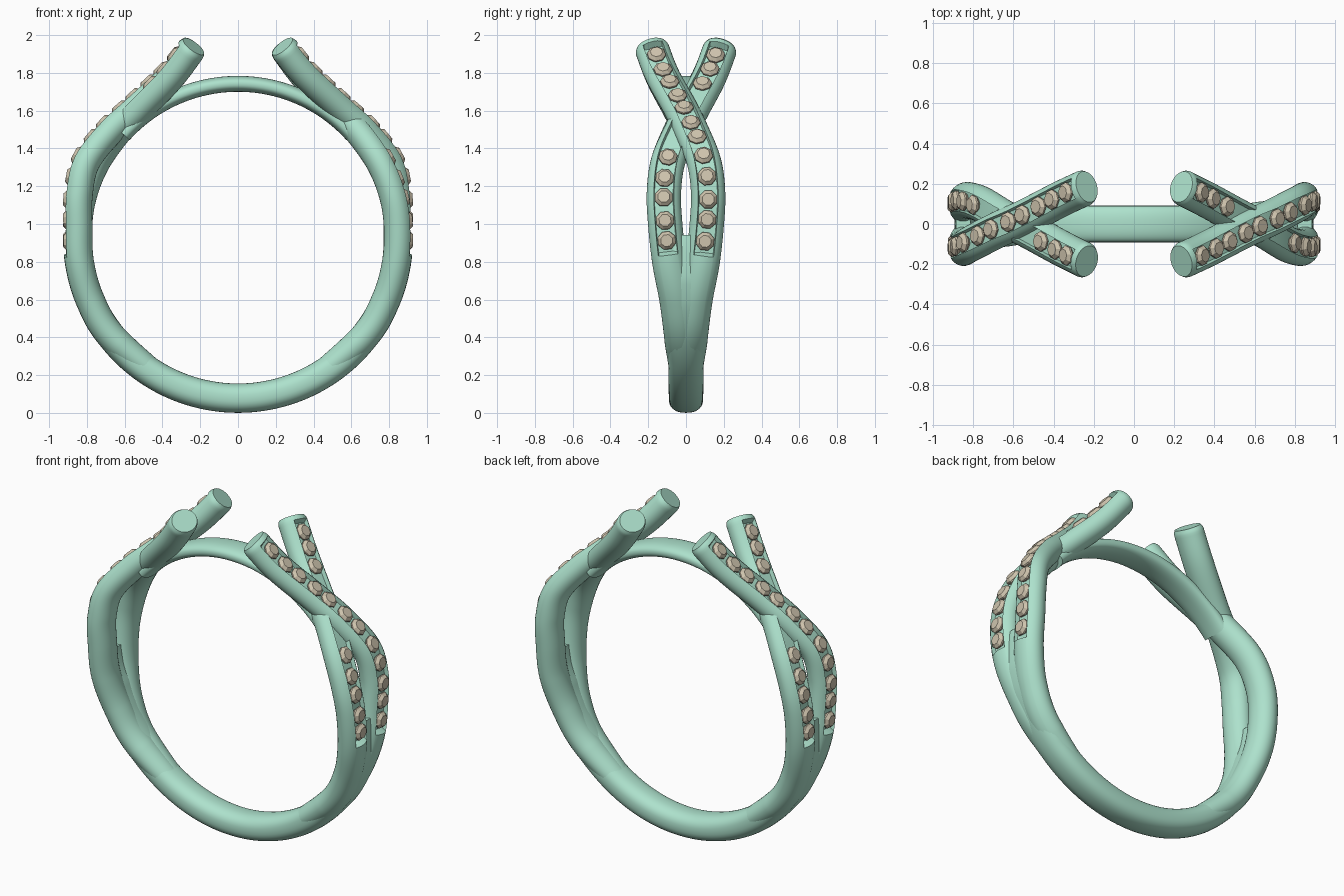
import bpy, bmesh, math
from mathutils import Vector

if "Cube" in bpy.data.objects:
    bpy.data.objects.remove(bpy.data.objects["Cube"])

CZ = 0.928                      # ring centre height
A, B = 0.091, 0.077             # strand half width / half thickness
CH, FLOOR = 0.053, 0.036        # stone channel half width / floor height


def material(name, col):
    m = bpy.data.materials.new(name)
    m.diffuse_color = (*col, 1)
    m.use_nodes = True
    m.node_tree.nodes["Principled BSDF"].inputs["Base Color"].default_value = m.diffuse_color
    return m


METAL = material("green_metal", (0.42, 0.76, 0.61))
STONE = material("tan_stone", (0.62, 0.55, 0.42))


def finish(name, bm, mat, smooth):
    bmesh.ops.recalc_face_normals(bm, faces=bm.faces)
    me = bpy.data.meshes.new(name)
    bm.to_mesh(me)
    bm.free()
    me.materials.append(mat)
    ob = bpy.data.objects.new(name, me)
    bpy.context.collection.objects.link(ob)
    if smooth:
        bpy.context.view_layer.objects.active = ob
        ob.select_set(True)
        bpy.ops.object.shade_smooth_by_angle(angle=math.radians(40))
        ob.select_set(False)
    return ob


def spline(pts, n):
    """Catmull-Rom curve resampled to n even steps."""
    p = [Vector(q) for q in pts]
    p = [2 * p[0] - p[1]] + p + [2 * p[-1] - p[-2]]
    fine = []
    for i in range(1, len(p) - 2):
        a, b, c, d = p[i - 1:i + 3]
        for k in range(40):
            t = k / 40
            fine.append(0.5 * (2 * b + (c - a) * t + (2 * a - 5 * b + 4 * c - d) * t * t
                               + (3 * b - a - 3 * c + d) * t ** 3))
    fine.append(p[-2])
    cum = [0]
    for i in range(1, len(fine)):
        cum.append(cum[-1] + (fine[i] - fine[i - 1]).length)
    out, j = [], 0
    for k in range(n + 1):
        s = cum[-1] * k / n
        while j < len(cum) - 2 and cum[j + 1] < s:
            j += 1
        out.append(fine[j].lerp(fine[j + 1], (s - cum[j]) / (cum[j + 1] - cum[j])))
    return out


def frames(path, f=1):
    """Point, tangent, sideways and outward axes along a path."""
    res = []
    for i, p in enumerate(path):
        t = (path[min(i + 1, len(path) - 1)] - path[max(i - 1, 0)]).normalized()
        s = Vector((0, f, 0))
        s = (s - t * s.dot(t)).normalized()
        res.append((p, t, s, s.cross(t)))
    return res


def sweep(name, fr, section):
    bm = bmesh.new()
    rings = [[bm.verts.new(p + s * u + n * v) for u, v in section(i)]
             for i, (p, t, s, n) in enumerate(fr)]
    m = len(rings[0])
    for a, b in zip(rings, rings[1:]):
        for k in range(m):
            bm.faces.new((a[k], a[(k + 1) % m], b[(k + 1) % m], b[k]))
    bm.faces.new(rings[0])
    bm.faces.new(rings[-1])
    return finish(name, bm, METAL, True)


def oval(a, b, e=2.0, n=36):
    out = []
    for k in range(n):
        c, s = math.cos(2 * math.pi * k / n), math.sin(2 * math.pi * k / n)
        out.append((a * math.copysign(abs(c) ** (2 / e), c), b * math.copysign(abs(s) ** (2 / e), s)))
    return out


def channel_section(depth, k):
    """Oval strand section with a stone channel sunk in its outer side."""
    ph = math.acos(CH / A)
    out = []
    for i in range(29):
        g = math.pi - ph + (math.pi + 2 * ph) * i / 28
        out.append((A * k * math.cos(g), B * k * math.sin(g)))
    for q in (1, 0.5, 0, -0.5, -1):
        u = q * (CH - 0.004)
        top = B * math.sqrt(1 - (u / A) ** 2)
        out.append((u * k, k * (top + (FLOOR - top) * depth)))
    return out


def gem(bm, p, t, s, n):
    """Eight sided cut stone."""
    rings = []
    for r, h in ((0.030, 0.030), (0.051, 0.052), (0.050, 0.060), (0.033, 0.077)):
        rings.append([bm.verts.new(p + n * h + r * (s * math.cos(g) + t * math.sin(g)))
                      for g in [math.pi * (k + 0.5) / 4 for k in range(8)]])
    for a, b in zip(rings, rings[1:]):
        for k in range(8):
            bm.faces.new((a[k], a[(k + 1) % 8], b[(k + 1) % 8], b[k]))
    bm.faces.new(rings[0])
    bm.faces.new(rings[-1])


def arc(r, a0, a1, n):
    return [Vector((r * math.cos(g), 0, CZ + r * math.sin(g)))
            for g in [math.radians(a0 + (a1 - a0) * k / n) for k in range(n + 1)]]


# lower shank, widening then thinning into the forks
shank = arc(0.85, -181, 1, 120)
KEYS = [(0, 0.09, 0.0775), (0.3, 0.094, 0.0775), (0.42, 0.107, 0.077), (0.6, 0.133, 0.074),
        (0.72, 0.145, 0.067), (0.82, 0.12, 0.05), (0.95, 0.06, 0.035)]


def shank_section(i):
    z = shank[i].z
    for (z0, a0, b0), (z1, a1, b1) in zip(KEYS, KEYS[1:]):
        if z <= z1:
            break
    t = min(1, (z - z0) / (z1 - z0))
    return oval(a0 + (a1 - a0) * t, b0 + (b1 - b0) * t, 2.4)


sweep("lower_shank", frames(shank), shank_section)

# thin bridge closing the ring at the top
sweep("top_bridge", frames(arc(0.814, 42, 138, 60)), lambda i: oval(0.09, 0.042, 2.4))

# crossing strands with channel-set stones
LOWER = [(.425, .005, .192), (.67, .025, .405), (.784, .05, .6), (.84, .088, .8), (.848, .11, 1.0)]
OVER = LOWER + [(.845, .117, 1.165), (.806, .095, 1.33), (.68, .03, 1.492),
                (.548, -.03, 1.614), (.363, -.125, 1.787), (.235, -.185, 1.94)]
UNDER = LOWER + [(.82, .117, 1.165), (.752, .095, 1.33), (.637, .025, 1.492),
                 (.52, -.035, 1.61), (.36, -.122, 1.775), (.235, -.185, 1.94)]
N = 150
for side, f in (("right", 1), ("left", -1)):
    for kind, pts, m in (("over", OVER, 1), ("under", UNDER, -1)):
        path = spline([(x * f, y * m * f, z) for x, y, z in pts], N)
        fr = frames(path, f)
        first = next(i for i, p in enumerate(path) if p.z > 0.845)
        last = N - 3

        def section(i):
            k = 0.88 if i == N else 0.97 if i == N - 1 else min(1, 0.85 + i * 0.008)
            return channel_section(1 if first <= i <= last else 0, k)

        sweep(f"{side}_{kind}_strand", fr, section)
        bm = bmesh.new()
        g0 = next(i for i, p in enumerate(path) if p.z > 0.905)
        for j in range(12):
            if kind == "under" and 5 <= j <= 8:     # hidden below the crossing
                continue
            gem(bm, *fr[round(g0 + (N - 7 - g0) * j / 11)])
        finish(f"{side}_{kind}_stones", bm, STONE, False)
